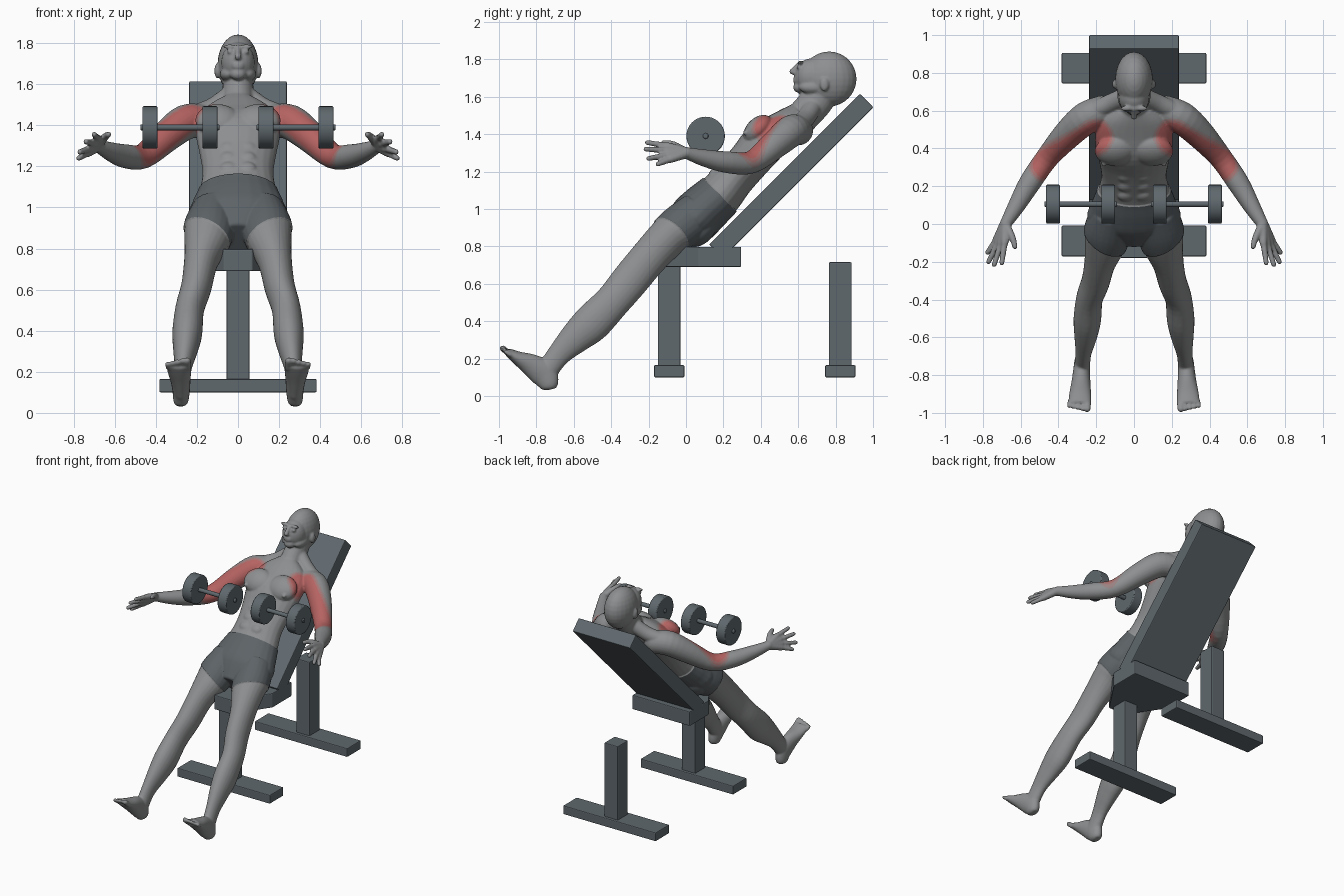
import bpy, bmesh, math
from mathutils import Matrix, Vector

cube = bpy.data.objects.get("Cube")
if cube:
    bpy.data.objects.remove(cube, do_unlink=True)


def material(name, rgb):
    mat = bpy.data.materials.new(name)
    mat.use_nodes = True
    mat.diffuse_color = (*rgb, 1)
    mat.node_tree.nodes["Principled BSDF"].inputs["Base Color"].default_value = (*rgb, 1)
    return mat


SKIN = material("grey skin", (0.27, 0.275, 0.28))
SHORTS = material("dark shorts", (0.11, 0.125, 0.135))
RED = material("muscle red", (0.46, 0.125, 0.12))
MID_RED = material("muscle red soft", (0.39, 0.175, 0.17))
PALE_RED = material("muscle red pale", (0.32, 0.225, 0.225))
STEEL = material("blue grey steel", (0.115, 0.14, 0.155))

# Reclined frame: s runs up the body, n points out of the chest
LEAN = Matrix.Rotation(math.radians(-45), 3, "X")


def lean(x, s, n):
    return LEAN @ Vector((x, -n, s))


def make_object(name, bm, mats):
    bmesh.ops.recalc_face_normals(bm, faces=bm.faces[:])
    mesh = bpy.data.meshes.new(name)
    bm.to_mesh(mesh)
    bm.free()
    obj = bpy.data.objects.new(name, mesh)
    bpy.context.scene.collection.objects.link(obj)
    for mat in mats:
        mesh.materials.append(mat)
    return obj


def bevel(obj, width):
    mod = obj.modifiers.new("soft edges", "BEVEL")
    mod.width = width
    mod.segments = 2
    mod.limit_method = "ANGLE"


# ---------- sculpting helpers ----------
def spline(rows, steps=4):
    rows = [Vector(r) for r in rows]
    last = len(rows) - 1
    result = []
    for i in range(last):
        a, b, c, d = (rows[min(max(i + k, 0), last)] for k in (-1, 0, 1, 2))
        for k in range(steps):
            t = k / steps
            result.append(b + (c - a) * (t / 2) + (a * 2 - b * 5 + c * 4 - d) * (t * t / 2)
                          + (b * 3 - a - c * 3 + d) * (t ** 3 / 2))
    return result + [rows[-1]]


def loft(bm, rows, ref, sides=24):
    """Elliptical tube through rows of x, y, z, half width, half depth."""
    rows = spline(rows)
    mids = [Vector(r[:3]) for r in rows]
    rings = []
    for i, row in enumerate(rows):
        along = (mids[min(i + 1, len(mids) - 1)] - mids[max(i - 1, 0)]).normalized()
        u = (ref - along * ref.dot(along)).normalized()
        v = along.cross(u)
        angles = [math.tau * k / sides for k in range(sides)]
        rings.append([bm.verts.new(mids[i] + u * (row[3] * math.cos(a)) + v * (row[4] * math.sin(a)))
                      for a in angles])
    for low, high in zip(rings, rings[1:]):
        for k in range(sides):
            j = (k + 1) % sides
            bm.faces.new((low[k], low[j], high[j], high[k]))
    bm.faces.new(rings[0][::-1])
    bm.faces.new(rings[-1])


def lean_loft(bm, rows):
    loft(bm, [(*lean(x, s, n), w, d) for x, s, n, w, d in rows], Vector((1, 0, 0)))


def ball(bm, centre, radii, rotation=Matrix.Identity(3)):
    place = Matrix.Translation(centre) @ rotation.to_4x4() @ Matrix.Diagonal((*radii, 1))
    bmesh.ops.create_uvsphere(bm, u_segments=24, v_segments=14, radius=1, matrix=place)


def lean_ball(bm, x, s, n, radii):
    ball(bm, lean(x, s, n), radii, LEAN)


def limb(bm, rows):
    """Round tube with ball ends through rows of x, y, z, radius."""
    loft(bm, [(*r, r[3]) for r in rows], Vector((0.1, 0.2, 1)))
    for r in (rows[0], rows[-1]):
        ball(bm, r[:3], (r[3],) * 3)


# ---------- body, left half ----------
bm = bmesh.new()

# Leg
lean_loft(bm, [(.12, .74, .645, .10, .11), (.14, .62, .66, .118, .115), (.15, .53, .668, .112, .108),
               (.18, .38, .663, .083, .101), (.203, .22, .648, .074, .10), (.235, .08, .635, .07, .095),
               (.247, -.08, .632, .073, .102), (.256, -.2, .638, .06, .085),
               (.268, -.33, .637, .042, .062), (.275, -.46, .615, .042, .058)])
# Foot and toes
lean_loft(bm, [(.278, -.485, .535, .02, .025), (.278, -.475, .555, .036, .05),
               (.277, -.455, .62, .043, .072), (.28, -.468, .70, .049, .061),
               (.285, -.493, .78, .058, .037), (.288, -.508, .84, .06, .022)])
for k in range(5):
    x, size = .243 + .024 * k, .017 if k == 0 else .0125
    limb(bm, [(*lean(x, -.508, .82), size),
              (*lean(x + .004, -.513, .872 - .008 * max(k - 1, 0)), size)])

# Arm
limb(bm, [(.17, .60, 1.42, .08), (.255, .56, 1.415, .086), (.35, .475, 1.345, .077),
          (.46, .35, 1.25, .061), (.55, .22, 1.25, .058), (.62, .10, 1.272, .046),
          (.68, 0, 1.30, .031)])
# Palm and fingers, from index to little finger
for knuckle, tip in (((.685, -.10, 1.337), (.70, -.207, 1.355)), ((.705, -.105, 1.312), (.74, -.215, 1.32)),
                     ((.72, -.10, 1.287), (.77, -.2, 1.27)), ((.73, -.085, 1.265), (.775, -.15, 1.24))):
    limb(bm, [(.68, .01, 1.30, .027), (*knuckle, .02)])
    limb(bm, [(*knuckle, .017), (*tip, .0135)])
limb(bm, [(.675, -.01, 1.31, .022), (.645, -.07, 1.345, .018), (.63, -.12, 1.355, .014)])

# Trapezius, chest, belly and seat muscles
limb(bm, [(.03, .68, 1.55, .05), (.12, .64, 1.485, .05), (.21, .60, 1.45, .05)])
lean_ball(bm, .1, 1.28, .735, (.108, .062, .092))
lean_ball(bm, .16, 1.22, .772, (.013, .013, .013))
lean_ball(bm, .1, .68, .575, (.1, .068, .1))
for s in (.95, 1.02, 1.09):
    lean_ball(bm, .045, s, .738, (.042, .022, .035))

# Ear, eye, brow and jaw
ball(bm, (.102, .74, 1.665), (.013, .024, .036))
ball(bm, (.037, .603, 1.758), (.017, .013, .01))
ball(bm, (.04, .612, 1.783), (.034, .014, .01))
ball(bm, (.048, .68, 1.65), (.04, .075, .036))

# Mirror the half
copy = bmesh.ops.duplicate(bm, geom=bm.verts[:] + bm.edges[:] + bm.faces[:])["geom"]
bmesh.ops.scale(bm, vec=(-1, 1, 1), verts=[g for g in copy if isinstance(g, bmesh.types.BMVert)])

# Trunk and neck
lean_loft(bm, [(0, .56, .65, .10, .085), (0, .68, .64, .235, .13), (0, .78, .638, .222, .13),
               (0, .887, .633, .19, .122), (0, 1.0, .643, .173, .113), (0, 1.12, .65, .185, .112),
               (0, 1.25, .66, .205, .118), (0, 1.36, .645, .2, .102), (0, 1.44, .637, .16, .085),
               (0, 1.5, .63, .09, .07)])
loft(bm, [(0, .57, 1.43, .10, .085), (0, .635, 1.505, .08, .088), (0, .70, 1.58, .075, .09),
          (0, .75, 1.67, .075, .09)], Vector((1, 0, 0)))

# Skull, face, chin, nose and lips
ball(bm, (0, .765, 1.695), (.1, .147, .147))
ball(bm, (0, .67, 1.705), (.082, .09, .1))
ball(bm, (0, .607, 1.65), (.04, .034, .03))
limb(bm, [(0, .61, 1.78, .012), (0, .58, 1.748, .014), (0, .569, 1.735, .017)])
for z in (1.683, 1.697):
    ball(bm, (0, .588, z), (.03, .016, .009))

body = make_object("body", bm, [SKIN, SHORTS, RED, MID_RED, PALE_RED])

# Fuse all the parts into one smooth skin
fuse = body.modifiers.new("fuse", "REMESH")
fuse.mode = "VOXEL"
fuse.voxel_size = 0.007
relax = body.modifiers.new("relax", "SMOOTH")
relax.factor = 0.5
relax.iterations = 3
fused = bpy.data.meshes.new_from_object(body.evaluated_get(bpy.context.evaluated_depsgraph_get()))
body.modifiers.clear()
bm = bmesh.new()
bm.from_mesh(fused if len(fused.polygons) else body.data)
bpy.data.meshes.remove(fused)

# Cut clean lines for the waistband and the slanted leg hems
WAIST, HEM, SLANT = .887, .47, .55
bmesh.ops.bisect_plane(bm, geom=bm.verts[:] + bm.edges[:] + bm.faces[:], dist=1e-5,
                       plane_co=lean(0, WAIST, 0), plane_no=lean(0, 1, 0))
for side in (1, -1):
    half = [f for f in bm.faces if f.calc_center_median().x * side > 0]
    geom = half + list({e for f in half for e in f.edges}) + list({v for f in half for v in f.verts})
    bmesh.ops.bisect_plane(bm, geom=geom, dist=1e-5, plane_co=lean(0, HEM, 0),
                           plane_no=lean(-SLANT * side, 1, 0))

# Colour shorts between the cuts, and red around the front of each upper arm
front_delt, biceps_end = Vector((.205, .46, 1.47)), Vector((.455, .315, 1.29))
span = biceps_end - front_delt
for face in bm.faces:
    face.smooth = True
    face.material_index = 0
    p = face.calc_center_median()
    p.x = abs(p.x)
    s = (LEAN.transposed() @ p).z
    t = min(max((p - front_delt).dot(span) / span.length_squared, 0), 1)
    gap = (p - front_delt - span * t).length
    if p.x < .4 and HEM + SLANT * p.x < s < WAIST:
        face.material_index = 1
    elif gap < .105:
        face.material_index = 2 if gap < .08 else 3 if gap < .093 else 4
bm.normal_update()
cloth = {v for f in bm.faces if f.material_index == 1 for v in f.verts}
for v, normal in [(v, v.normal.copy()) for v in cloth]:
    v.co += normal * .006
bm.to_mesh(body.data)
bm.free()


# ---------- bench ----------
def box(name, low, high, rotation=Matrix.Identity(3)):
    low, high = Vector(low), Vector(high)
    part = bmesh.new()
    place = rotation.to_4x4() @ Matrix.Translation((low + high) / 2) @ Matrix.Diagonal((*(high - low), 1))
    bmesh.ops.create_cube(part, size=1, matrix=place)
    bevel(make_object(name, part, [STEEL]), .006)


box("back_pad", (-.238, -.485, .66), (.238, -.383, 1.80), LEAN)
for name, y, top in (("front", -.09, .70), ("rear", .825, .715)):
    box(name + "_post", (-.056, y - .061, .15), (.056, y + .061, top))
    box(name + "_base", (-.383, y - .081, .10), (.383, y + .081, .165))

# Seat narrows toward the front
bm = bmesh.new()
outline = [(.238, .295), (.238, .07), (.07, -.18), (-.07, -.18), (-.238, .07), (-.238, .295)]
base = bm.faces.new([bm.verts.new((x, y, .69)) for x, y in outline])
top = bmesh.ops.extrude_face_region(bm, geom=[base])["geom"]
bmesh.ops.translate(bm, vec=(0, 0, .107), verts=[g for g in top if isinstance(g, bmesh.types.BMVert)])
if not any(f.calc_center_median().z < .691 for f in bm.faces):
    bm.faces.new([v for v in bm.verts if v.co.z < .7])
bevel(make_object("seat", bm, [STEEL]), .006)

# ---------- dumbbells ----------
for name, side in (("left", 1), ("right", -1)):
    bm = bmesh.new()
    for start, end, radius in ((.09, .475, .015), (.10, .173, .103), (.392, .465, .103)):
        place = Matrix.Translation((side * (start + end) / 2, .105, 1.39)) @ Matrix.Rotation(math.pi / 2, 4, "Y")
        bmesh.ops.create_cone(bm, cap_ends=True, segments=40, radius1=radius, radius2=radius,
                              depth=end - start, matrix=place)
    dumbbell = make_object(name + "_dumbbell", bm, [STEEL])
    bevel(dumbbell, .006)
    bpy.ops.object.select_all(action="DESELECT")
    dumbbell.select_set(True)
    bpy.context.view_layer.objects.active = dumbbell
    bpy.ops.object.shade_smooth_by_angle()
